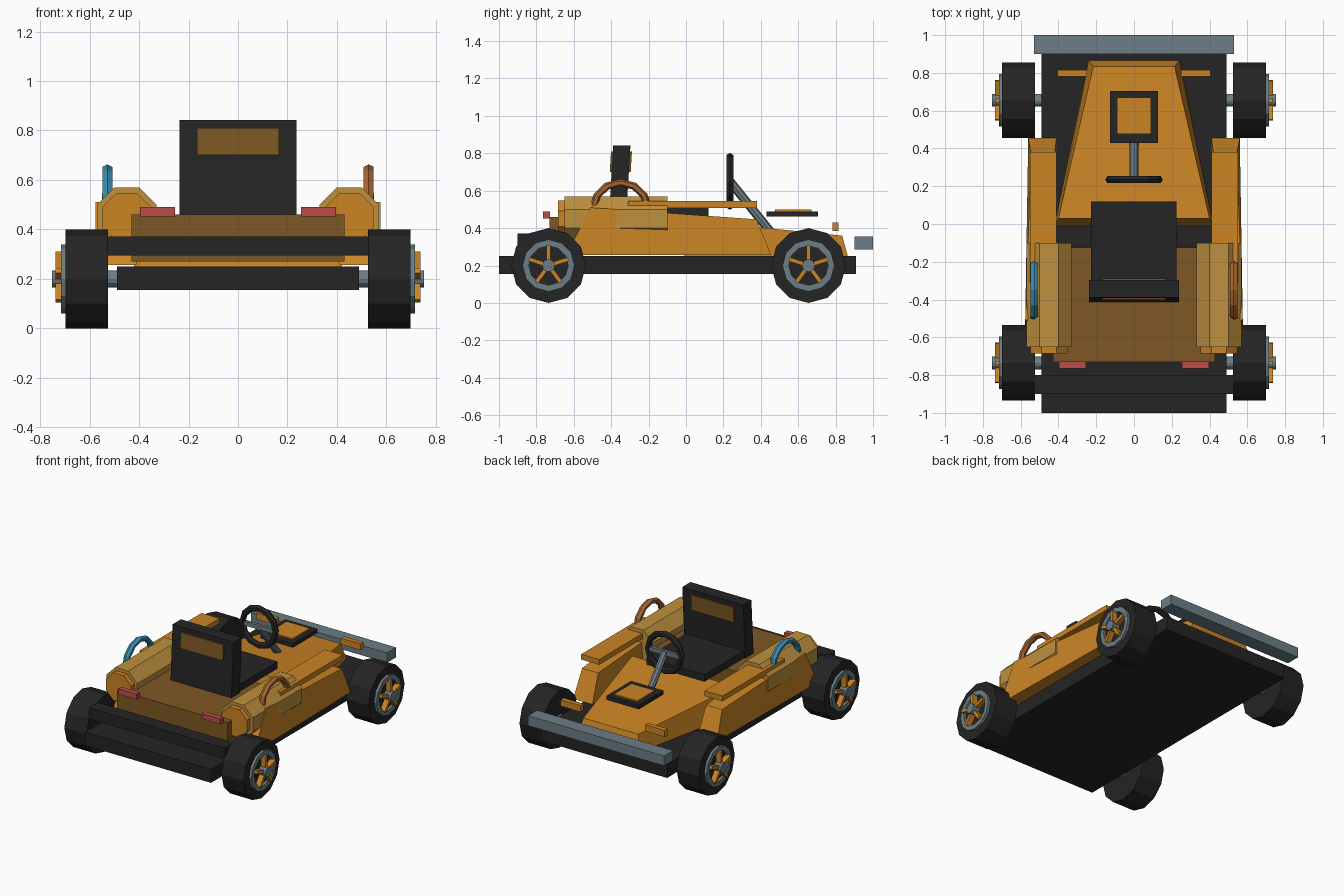
import bpy, bmesh, math
from mathutils import Matrix, Vector

if "Cube" in bpy.data.objects:
    bpy.data.objects.remove(bpy.data.objects["Cube"])


def mat(name, r, g, b):
    m = bpy.data.materials.new(name)
    m.diffuse_color = (r, g, b, 1)
    m.use_nodes = True
    m.node_tree.nodes["Principled BSDF"].inputs["Base Color"].default_value = m.diffuse_color
    return m


ORANGE = mat("orange", 0.60, 0.235, 0.018)
TAN = mat("tan", 0.52, 0.28, 0.05)
BROWN = mat("brown", 0.21, 0.098, 0.018)
BLACK = mat("black", 0.018, 0.018, 0.018)
SLATE = mat("slate", 0.15, 0.21, 0.24)
RED = mat("red", 0.50, 0.076, 0.065)
BLUE = mat("blue", 0.038, 0.262, 0.428)
COPPER = mat("copper", 0.39, 0.13, 0.03)


def finish(name, bm, m):
    bmesh.ops.recalc_face_normals(bm, faces=bm.faces)
    me = bpy.data.meshes.new(name)
    bm.to_mesh(me)
    bm.free()
    me.materials.append(m)
    ob = bpy.data.objects.new(name, me)
    bpy.context.collection.objects.link(ob)
    return ob


def hull(name, bottom, top, m):
    """Solid between two loops of points."""
    bm = bmesh.new()
    a = [bm.verts.new(p) for p in bottom]
    b = [bm.verts.new(p) for p in top]
    n = len(a)
    bm.faces.new(a)
    bm.faces.new(b)
    for i in range(n):
        j = (i + 1) % n
        bm.faces.new((a[i], a[j], b[j], b[i]))
    return finish(name, bm, m)


def box(name, x, y, z, m):
    def q(h):
        return [(x[0], y[0], h), (x[1], y[0], h), (x[1], y[1], h), (x[0], y[1], h)]
    return hull(name, q(z[0]), q(z[1]), m)


def rod(name, p, q, r, n, m, turn=0.0):
    """Prism with n sides from p to q."""
    p, q = Vector(p), Vector(q)
    d = q - p
    bm = bmesh.new()
    M = Matrix.Translation((p + q) / 2) @ d.to_track_quat('Z', 'X').to_matrix().to_4x4() \
        @ Matrix.Rotation(turn, 4, 'Z')
    bmesh.ops.create_cone(bm, cap_ends=True, segments=n, radius1=r, radius2=r,
                          depth=d.length, matrix=M)
    return finish(name, bm, m)


def sweep(name, rings, closed, m):
    """Skin a list of rings of points."""
    bm = bmesh.new()
    R = [[bm.verts.new(p) for p in ring] for ring in rings]
    k, n = len(R), len(R[0])
    for i in range(k if closed else k - 1):
        a, b = R[i], R[(i + 1) % k]
        for j in range(n):
            bm.faces.new((a[j], a[(j + 1) % n], b[(j + 1) % n], b[j]))
    if not closed:
        bm.faces.new(R[0])
        bm.faces.new(R[-1])
    return finish(name, bm, m)


# chassis, bumpers and axles
box("chassis", (-.49, .49), (-1, .91), (.155, .25), BLACK)
box("nose_bumper", (-.53, .53), (.90, 1.0), (.285, .355), SLATE)
box("tail_bumper", (-.53, .53), (-.90, -.80), (.295, .372), BLACK)

# wheels
for yn, y in (("nose", .655), ("tail", -.735)):
    rod(yn + "_axle", (-.752, y, .2), (.752, y, .2), .034, 12, SLATE)
    for sn, s in (("left", -1), ("right", 1)):
        w = f"{yn}_{sn}"
        c = Vector((0, y, .2))

        def at(x, r, t):
            return c + Vector((s * x, r * math.sin(t), r * math.cos(t)))
        angles = [i * math.tau / 12 for i in range(12)]
        hull(w + "_tyre", [at(.525, .2, t) for t in angles],
             [at(.698, .2, t) for t in angles], BLACK)
        sweep(w + "_rim", [[at(.69, .139, t), at(.716, .139, t),
                            at(.716, .105, t), at(.69, .105, t)] for t in angles], True, SLATE)
        for k in range(5):
            t = k * math.tau / 5

            def spoke(x):
                u = Vector((0, math.cos(t), -math.sin(t))) * .011
                return [at(x, .02, t) - u, at(x, .02, t) + u,
                        at(x, .11, t) + u, at(x, .11, t) - u]
            hull(f"{w}_spoke_{k}", spoke(.70), spoke(.737), ORANGE)

# hood
hull("hood",
     [(-.42, -.01, .25), (.42, -.01, .25), (.24, .865, .25), (-.24, .865, .25)],
     [(-.40, .03, .44), (.40, .03, .44), (.215, .835, .36), (-.215, .835, .36)], ORANGE)

# rear deck
box("rear_deck", (-.43, .43), (-.73, -.125), (.27, .46), BROWN)

# side parts, both sides
for sn, s in (("left", -1), ("right", 1)):
    hull(sn + "_side_pod",
         [(s * .41, -.64, .257), (s * .578, -.64, .257), (s * .56, .455, .257), (s * .41, .455, .257)],
         [(s * .41, -.51, .51), (s * .575, -.51, .51), (s * .545, .377, .447), (s * .42, .377, .447)],
         ORANGE)
    box(sn + "_side_rail", (s * .41, s * .55), (-.31, .38), (.508, .545), ORANGE)
    rod(sn + "_tank", (s * .45, -.65, .45), (s * .45, -.10, .45), .13, 8, TAN, math.pi / 8)
    rod(sn + "_tank_cap", (s * .45, -.685, .45), (s * .45, -.64, .45), .106, 8, ORANGE, math.pi / 8)
    box(sn + "_tail_light", (s * .254, s * .397), (-.765, -.728), (.452, .49), RED)
    box(sn + "_nose_lamp", (s * .25, s * .405), (.782, .815), (.385, .43), ORANGE)
    # arched handle
    rings = []
    for i in range(7):
        t = math.pi * i / 6
        o = Vector((0, math.cos(t), math.sin(t)))
        p = Vector((s * .528, -.35 + .145 * o.y, .505 + .138 * o.z))
        rings.append([p + o * .02 * math.cos(a) + Vector((.023 * math.sin(a), 0, 0))
                      for a in (k * math.tau / 6 for k in range(6))])
    sweep(sn + "_handle", rings, False, BLUE if s < 0 else COPPER)

# seat
box("seat_cushion", (-.228, .224), (-.36, .12), (.46, .51), BLACK)


def slab(name, hx, th, z0, z1, m):
    def q(z):
        c = -.366 + (z - .46) * .06
        return [(-hx, c - th, z), (hx, c - th, z), (hx, c + th, z), (-hx, c + th, z)]
    hull(name, q(z0), q(z1), m)


slab("seat_back", .237, .046, .46, .843, BLACK)
slab("headrest_panel", .166, .056, .70, .81, BROWN)

# steering wheel and column
rings = []
for i in range(12):
    t = math.tau * i / 12
    o = Vector((math.sin(t), 0, math.cos(t)))
    p = Vector((0, .235, .65)) + o * .13
    rings.append([p + o * .022 * math.cos(a) + Vector((0, .022 * math.sin(a), 0))
                  for a in (k * math.tau / 6 for k in range(6))])
sweep("steering_wheel", rings, True, BLACK)
box("steering_spoke", (-.125, .125), (.225, .247), (.635, .665), SLATE)
rod("steering_column", (0, .235, .65), (0, .46, .37), .024, 8, SLATE)

# raised panel over the hood
box("hood_panel_frame", (-.126, .126), (.43, .705), (.462, .49), BLACK)
box("hood_panel", (-.09, .09), (.477, .67), (.488, .499), ORANGE)
